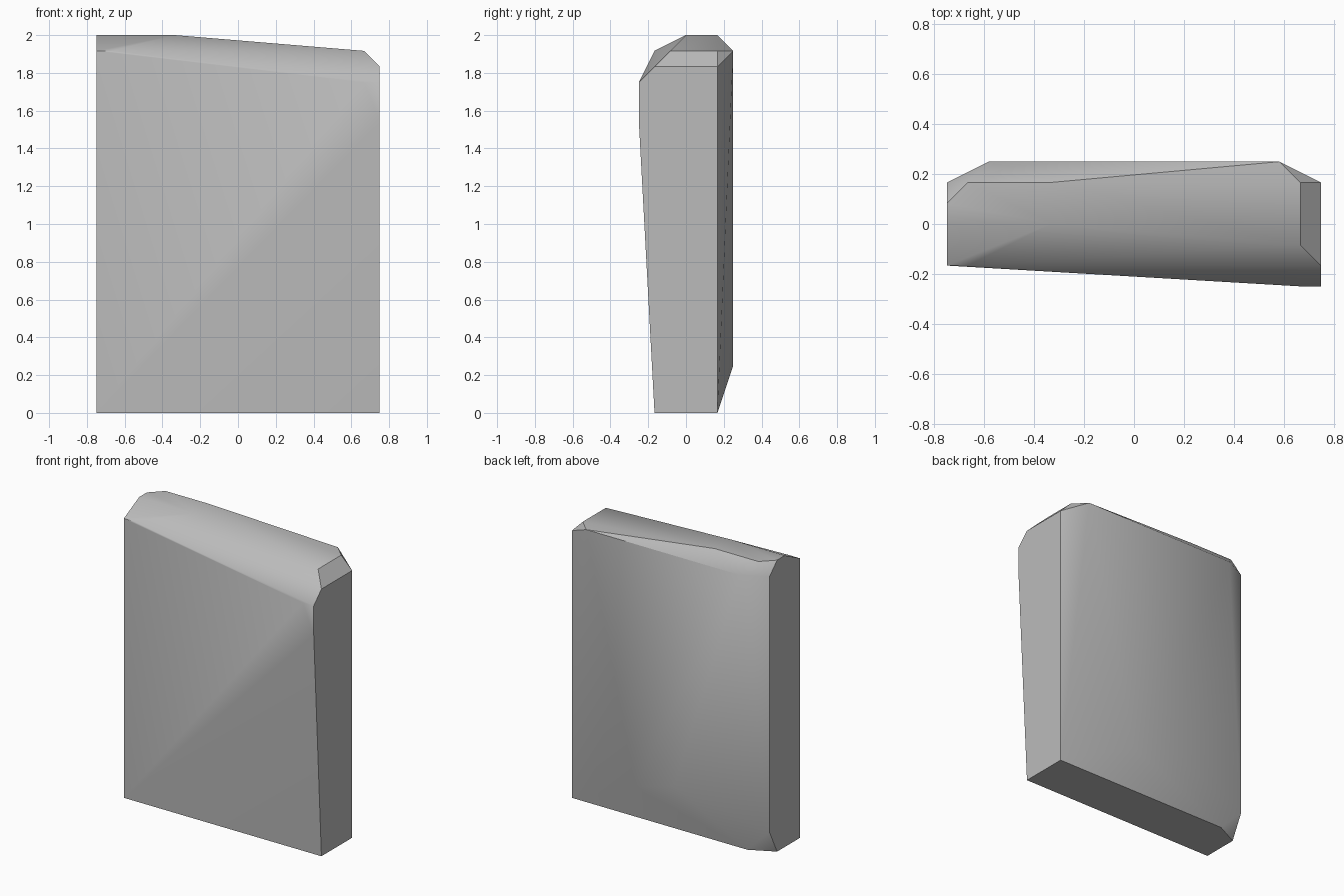
import bpy
import bmesh
import math

cube = bpy.data.objects.get("Cube")
if cube:
    bpy.data.objects.remove(cube, do_unlink=True)

U = 1 / 12  # carving step: all corners sit on this grid


def make_material(name, colour):
    mat = bpy.data.materials.new(name)
    mat.use_nodes = True
    mat.diffuse_color = colour
    mat.node_tree.nodes["Principled BSDF"].inputs["Base Color"].default_value = colour
    return mat


def make_hull(name, corners, mat):
    """Convex chiselled block around corners given in carving steps."""
    bm = bmesh.new()
    for x, y, z in corners:
        bm.verts.new((x * U, y * U, z * U))
    bmesh.ops.convex_hull(bm, input=bm.verts[:])
    bmesh.ops.dissolve_limit(bm, angle_limit=math.radians(0.5),
                             verts=bm.verts[:], edges=bm.edges[:])
    bmesh.ops.recalc_face_normals(bm, faces=bm.faces[:])
    mesh = bpy.data.meshes.new(name)
    bm.to_mesh(mesh)
    bm.free()
    mesh.materials.append(mat)
    obj = bpy.data.objects.new(name, mesh)
    bpy.context.collection.objects.link(obj)
    return obj


# Base outline, with one clipped back corner
base = [(-9, -2, 0), (9, -2, 0), (9, 2, 0), (-7, 2, 0), (-9, 1, 0)]
# Front face, leaning out towards its upper left corner
front = [(-9, -2, 23), (-8, -2, 23), (8, -3, 21), (9, -3, 21), (9, -3, 18.6)]
# Ends: short chamfer on one side, clipped corners on the other
ends = [(9, -2, 22), (9, 2, 22), (-9, 2, 2), (-9, 2, 23)]
# Sloping top
top = [(-9, 0, 24), (-9, 1, 24), (-8, 2, 24), (-4, 2, 24), (-4, 0, 24),
       (8, -1, 23), (8, 2, 23)]
# Raised back panel
back = [(-7, 3, 23), (7, 3, 23), (2.5, 3, 3), (-1, 3, 4)]

stone = make_material("stone grey", (0.5, 0.5, 0.5, 1))
slab = make_hull("stone_slab", base + front + ends + top + back, stone)

# Smooth the worn faces, keep the chiselled edges crisp
bpy.ops.object.select_all(action="DESELECT")
slab.select_set(True)
bpy.context.view_layer.objects.active = slab
bpy.ops.object.shade_smooth_by_angle(angle=math.radians(30))
